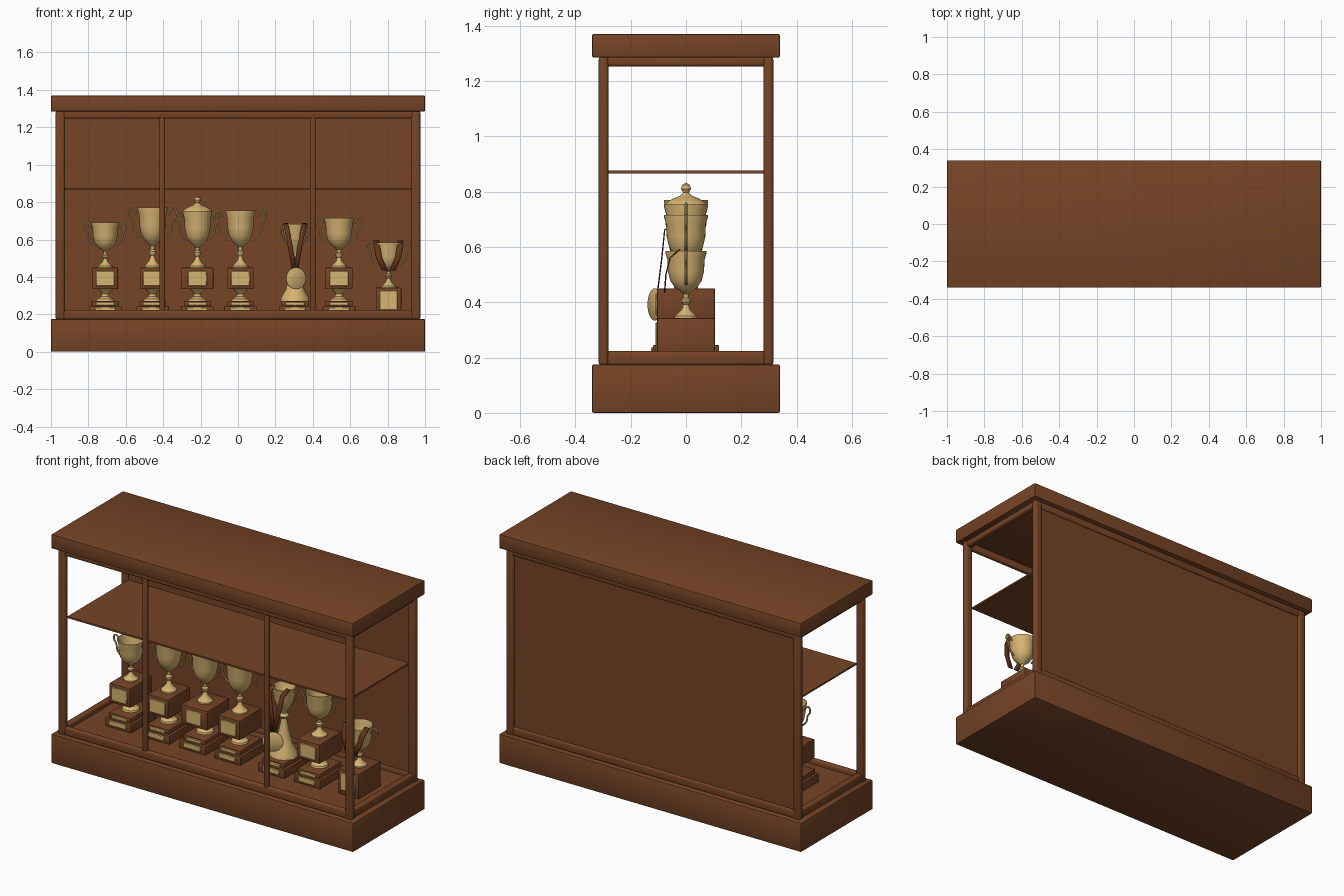
import bpy, bmesh, math
from mathutils import Vector

cube = bpy.data.objects.get("Cube")
if cube:
    bpy.data.objects.remove(cube, do_unlink=True)


def material(name, rgb):
    m = bpy.data.materials.new(name)
    m.use_nodes = True
    m.diffuse_color = (*rgb, 1)
    m.node_tree.nodes["Principled BSDF"].inputs["Base Color"].default_value = (*rgb, 1)
    return m


wood = material("brown wood", (0.18, 0.057, 0.019))
gold = material("pale gold", (0.68, 0.46, 0.17))
cloth = material("ribbon brown", (0.13, 0.035, 0.012))


def finish(name, mesh, mat, loc=(0, 0, 0), smooth=True):
    ob = bpy.data.objects.new(name, mesh)
    bpy.context.collection.objects.link(ob)
    mesh.materials.clear()
    mesh.materials.append(mat)
    ob.location = loc
    if smooth:
        bpy.ops.object.select_all(action="DESELECT")
        ob.select_set(True)
        bpy.context.view_layer.objects.active = ob
        bpy.ops.object.shade_smooth_by_angle(angle=math.radians(40))
    return ob


def box(name, xs, ys, zs, mat=wood, bevel=0.0, segments=2):
    """Box between pairs of limits, optionally with rounded edges."""
    lo, hi = Vector((xs[0], ys[0], zs[0])), Vector((xs[1], ys[1], zs[1]))
    bm = bmesh.new()
    bmesh.ops.create_cube(bm, size=1)
    bmesh.ops.scale(bm, vec=hi - lo, verts=bm.verts)
    if bevel:
        bmesh.ops.bevel(bm, geom=bm.edges[:], offset=bevel, segments=segments,
                        profile=0.5, affect="EDGES")
    me = bpy.data.meshes.new(name)
    bm.to_mesh(me)
    bm.free()
    return finish(name, me, mat, (lo + hi) / 2, bool(bevel))


def lathe(name, profile, loc, mat=gold, sides=32):
    """Spin a radius and height profile round the z axis."""
    bm = bmesh.new()
    verts = [bm.verts.new((r, 0, z)) for r, z in profile]
    edges = [bm.edges.new(pair) for pair in zip(verts, verts[1:])]
    bmesh.ops.spin(bm, geom=verts + edges, cent=(0, 0, 0), axis=(0, 0, 1),
                   angle=math.tau, steps=sides, use_duplicate=False)
    bmesh.ops.remove_doubles(bm, verts=bm.verts, dist=0.0001)
    bmesh.ops.recalc_face_normals(bm, faces=bm.faces)
    me = bpy.data.meshes.new(name)
    bm.to_mesh(me)
    bm.free()
    return finish(name, me, mat, loc)


def tube(name, points, radius, loc, mat=gold):
    """Round tube along a smooth path."""
    cu = bpy.data.curves.new(name, "CURVE")
    cu.dimensions = "3D"
    cu.bevel_depth, cu.bevel_resolution, cu.resolution_u = radius, 2, 5
    cu.use_fill_caps = True
    sp = cu.splines.new("BEZIER")
    sp.bezier_points.add(len(points) - 1)
    for bp, p in zip(sp.bezier_points, points):
        bp.co = p
        bp.handle_left_type = bp.handle_right_type = "AUTO"
    temp = bpy.data.objects.new("temp", cu)
    bpy.context.collection.objects.link(temp)
    bpy.context.view_layer.update()
    me = bpy.data.meshes.new_from_object(
        temp.evaluated_get(bpy.context.evaluated_depsgraph_get()))
    bpy.data.objects.remove(temp, do_unlink=True)
    return finish(name, me, mat, loc)


def ribbon(name, points, width):
    """Flat strip of cloth, with its width along x."""
    bm = bmesh.new()
    rows = [[bm.verts.new((x + s * width / 2, y, z)) for s in (-1, 1)] for x, y, z in points]
    for a, b in zip(rows, rows[1:]):
        bm.faces.new((a[0], a[1], b[1], b[0]))
    me = bpy.data.meshes.new(name)
    bm.to_mesh(me)
    bm.free()
    ob = finish(name, me, cloth)
    ob.modifiers.new("thickness", "SOLIDIFY").thickness = 0.005


# Cabinet base, top, floor, back and shelf
box("cabinet_base", (-1, 1), (-.34, .34), (0, .175), bevel=.006)
box("cabinet_top", (-1, 1), (-.34, .34), (1.285, 1.37), bevel=.006)
box("cabinet_floor", (-.95, .95), (-.3, .3), (.17, .195))
box("back_panel", (-.95, .95), (.288, .302), (.17, 1.29))
box("shelf", (-.93, .93), (-.285, .29), (.866, .876))

# Rounded frame posts and rails
for side, sx in (("right", -1), ("left", 1)):
    xs = sorted((sx * .925, sx * .975))
    for end, sy in (("front", -1), ("back", 1)):
        ys = sorted((sy * .28, sy * .316))
        box(f"{end}_{side}_post", xs, ys, (.17, 1.29), bevel=.014, segments=4)
    for level, zs in (("lower", (.172, .224)), ("upper", (1.252, 1.29))):
        box(f"{side}_{level}_rail", sorted((sx * .93, sx * .968)), (-.29, .29), zs, bevel=.012, segments=4)
for end, sy in (("front", -1), ("back", 1)):
    ys = sorted((sy * .282, sy * .312))
    box(f"{end}_lower_rail", (-.94, .94), ys, (.172, .224), bevel=.012, segments=4)
    box(f"{end}_upper_rail", (-.94, .94), ys, (1.246, 1.29), bevel=.012, segments=4)
for x in (-.405, .4):
    box("front_mullion", (x - .015, x + .015), (-.31, -.284), (.2, 1.26), bevel=.009, segments=3)

# Cup outline as fractions of rim radius and cup height
CUP = [(0, 0), (.55, 0), (.55, .03), (.38, .07), (.2, .13), (.13, .2), (.24, .24),
       (.24, .27), (.12, .3), (.13, .36), (.3, .4), (.55, .46), (.76, .56), (.87, .7),
       (.9, .88), (1, .98), (1, 1), (.95, 1), (.85, .88), (.8, .7), (.45, .5), (0, .46)]
# Ear handle: fraction of reach, fraction of height
EAR = [(.55, .5), (.78, .62), (.86, .78), (1, .9), (.9, 1), (.76, .96), (.68, .88)]


def cup(x, z, height, radius, reach):
    lathe("trophy_cup", [(r * radius, h * height) for r, h in CUP], (x, 0, z))
    for sx in (-1, 1):
        tube("cup_handle", [(sx * a * reach, 0, b * height) for a, b in EAR], .005, (x, 0, z))


def plaque(x, y, z, width, height):
    box("plaque", (x - width / 2, x + width / 2), (y - .006, y + .002),
        (z - height / 2, z + height / 2), gold, bevel=.003, segments=1)


def plinth(x):
    """Low stepped plinth with a name plate."""
    box("plinth_foot", (x - .087, x + .087), (-.12, .12), (.193, .245), bevel=.004)
    box("plinth_step", (x - .073, x + .073), (-.105, .105), (.244, .272), bevel=.004)
    plaque(x, -.12, .223, .11, .03)
    plaque(x, -.105, .256, .1, .02)


SPOOL = [(0, 0), (.05, 0), (.046, .012), (.022, .025), (.018, .04), (.03, .055), (.045, .068), (0, .068)]

# Five cups on raised blocks: position, rim height, rim radius, handle reach, block half width
for x, top, radius, reach, half in ((-.71, .69, .075, .112, .068), (-.457, .77, .08, .127, .068),
                                    (-.217, .75, .079, .115, .085), (.013, .755, .08, .137, .07),
                                    (.54, .715, .08, .12, .073)):
    plinth(x)
    lathe("spool", SPOOL, (x, 0, .27))
    box("trophy_block", (x - half, x + half), (-.105, .105), (.335, .45), bevel=.004)
    plaque(x, -.105, .392, .1, .08)
    cup(x, .45, top - .45, radius, reach)

# Lid on the third cup
lathe("cup_lid", [(.079, 0), (.07, .012), (.045, .026), (.02, .036), (.01, .046), (.018, .06),
                  (.014, .074), (0, .083)], (-.217, 0, .75))

# Slim cup on a flared foot, with a hanging medal
X = .305
plinth(X)
lathe("flared_cup", [(0, 0), (.078, 0), (.074, .02), (.05, .06), (.035, .12), (.02, .19), (.016, .22),
                     (.028, .235), (.015, .25), (.02, .27), (.045, .3), (.056, .34), (.068, .41),
                     (.062, .41), (.045, .34), (0, .29)], (X, 0, .272))
for sx in (-1, 1):
    tube("flared_cup_handle", [(sx * .04, 0, .575), (sx * .065, 0, .61), (sx * .075, 0, .66),
                               (sx * .06, 0, .67)], .004, (X, 0, 0))
    ribbon("medal_ribbon", [(X + sx * .05, -.03, .685), (X + sx * .045, -.075, .66),
                            (X + sx * .025, -.085, .56), (X + sx * .004, -.1, .44)], .026)
medal = lathe("medal", [(0, -.005), (.054, -.005), (.058, -.002), (.058, .002), (.054, .005), (0, .005)],
              (X + .005, -.112, .392))
medal.rotation_euler = (math.pi / 2, 0, math.radians(25))

# Short cup on a tall block, draped with a ribbon
X = .805
box("short_trophy_block", (X - .068, X + .068), (-.105, .105), (.193, .343), bevel=.004)
plaque(X, -.105, .275, .095, .105)
cup(X, .343, .242, .075, .115)
for sx in (-1, 1):
    ribbon("draped_ribbon", [(X + sx * .065, -.02, .59), (X + sx * .062, -.055, .56),
                             (X + sx * .05, -.07, .5), (X + sx * .02, -.075, .435)], .032)
